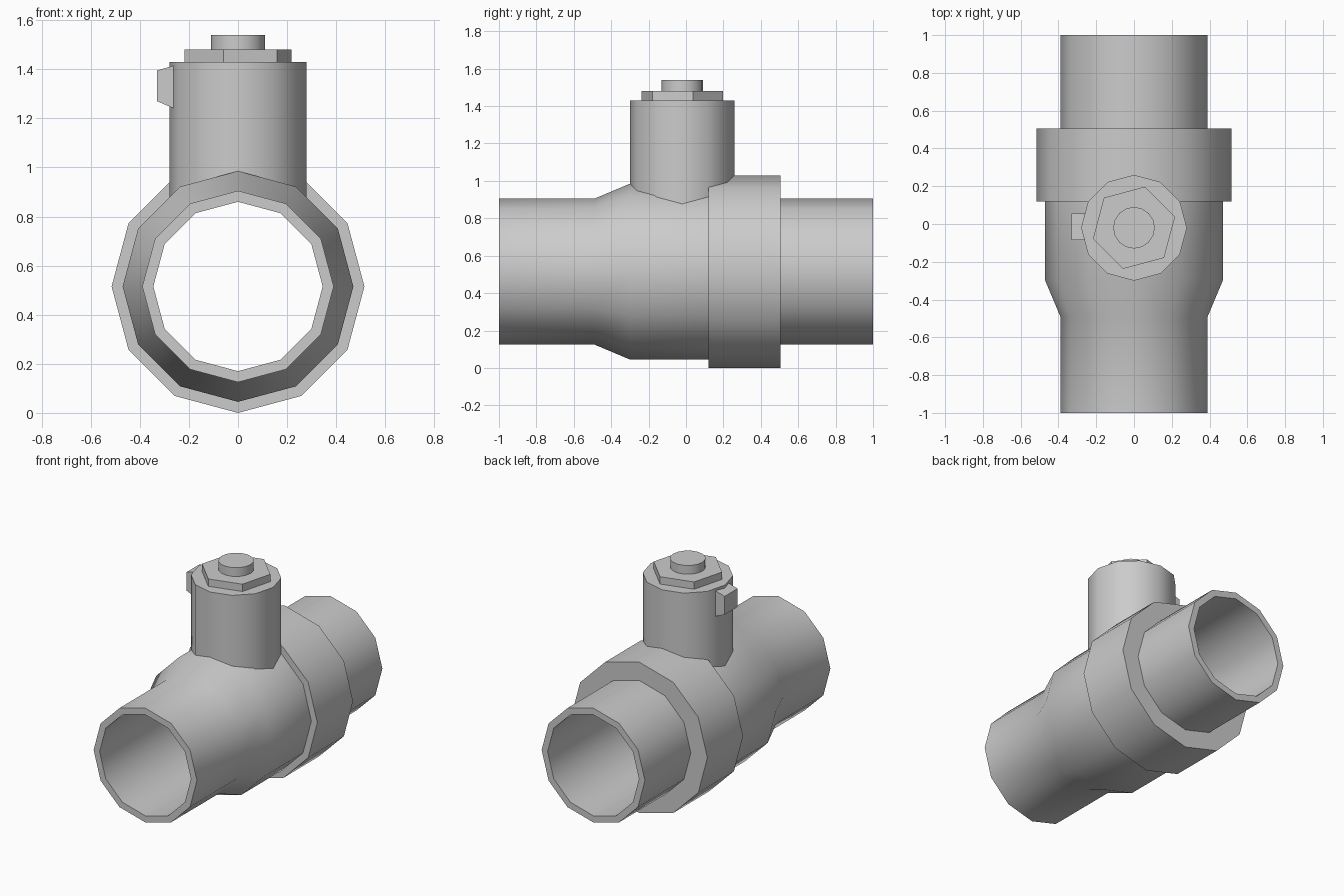
import bpy, bmesh, math

if "Cube" in bpy.data.objects:
    bpy.data.objects.remove(bpy.data.objects["Cube"])

CZ = 0.515   # height of the pipe axis
SY = -0.02   # stem axis position


def make(name, verts, faces):
    mesh = bpy.data.meshes.new(name)
    mesh.from_pydata(verts, [], faces)
    bm = bmesh.new()
    bm.from_mesh(mesh)
    bmesh.ops.recalc_face_normals(bm, faces=bm.faces)
    bm.to_mesh(mesh)
    bm.free()
    ob = bpy.data.objects.new(name, mesh)
    bpy.context.collection.objects.link(ob)
    bpy.ops.object.select_all(action='DESELECT')
    ob.select_set(True)
    bpy.context.view_layer.objects.active = ob
    bpy.ops.object.shade_smooth_by_angle(angle=math.radians(35))
    return ob


def pipe(name, profile, n=12):
    """Revolve a closed (y, radius) profile around the pipe axis."""
    m = len(profile)
    verts = [(r * math.cos(math.tau * i / n), y, CZ + r * math.sin(math.tau * i / n))
             for i in range(n) for y, r in profile]
    faces = [(i * m + j, i * m + (j + 1) % m,
              (i + 1) % n * m + (j + 1) % m, (i + 1) % n * m + j)
             for i in range(n) for j in range(m)]
    return make(name, verts, faces)


def prism(name, r, z0, z1, n, turn=0):
    """Upright prism on the stem axis."""
    verts = [(r * math.cos(turn + math.tau * i / n),
              SY + r * math.sin(turn + math.tau * i / n), z)
             for z in (z0, z1) for i in range(n)]
    faces = [tuple(range(n)), tuple(range(n, 2 * n))]
    faces += [(i, (i + 1) % n, n + (i + 1) % n, n + i) for i in range(n)]
    return make(name, verts, faces)


# Hollow valve body with taper and collar
pipe("valve_body", [(-1, 0.345), (-1, 0.39), (-0.49, 0.39), (-0.30, 0.47),
                    (0.12, 0.47), (0.12, 0.515), (0.505, 0.515),
                    (0.505, 0.39), (1, 0.39), (1, 0.345)])

# Stem housing, hex nut and spindle
prism("stem_housing", 0.28, 0.865, 1.43, 12)
prism("hex_nut", 0.225, 1.425, 1.48, 6, math.radians(15))
prism("spindle", 0.11, 1.475, 1.54, 16)

# Tapered stop tab on the side of the housing
outline = [(-0.26, 1.24), (-0.33, 1.27), (-0.33, 1.395), (-0.26, 1.415)]
make("stop_tab", [(x, y, z) for y in (-0.085, 0.055) for x, z in outline],
     [(0, 1, 2, 3), (4, 5, 6, 7)] +
     [(i, (i + 1) % 4, 4 + (i + 1) % 4, 4 + i) for i in range(4)])
